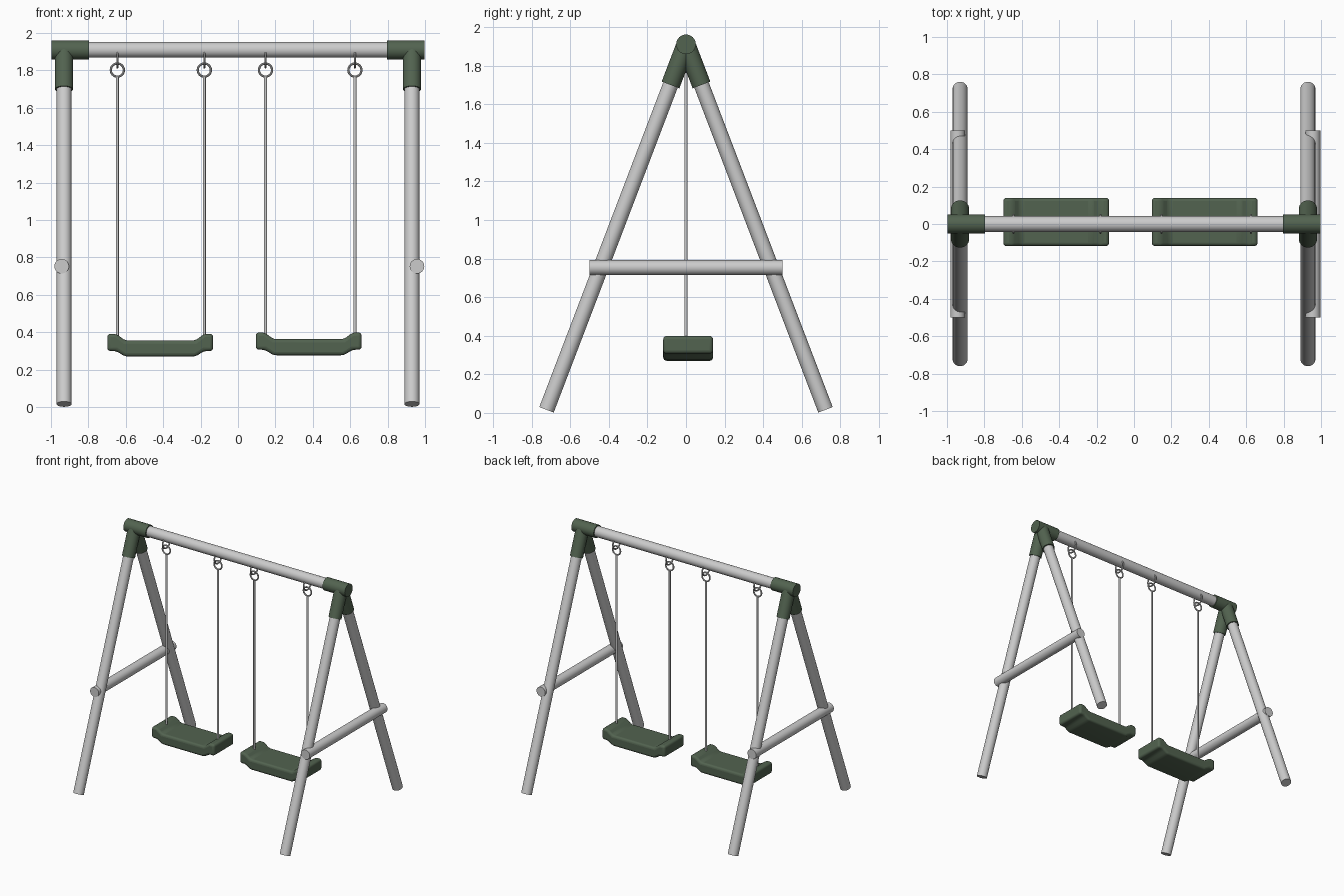
import bpy, bmesh, math
from mathutils import Vector

if "Cube" in bpy.data.objects:
    bpy.data.objects.remove(bpy.data.objects["Cube"])

green = bpy.data.materials.new("dark_green")
green.diffuse_color = (0.085, 0.125, 0.08, 1)
green.use_nodes = True
green.node_tree.nodes["Principled BSDF"].inputs["Base Color"].default_value = green.diffuse_color


def finish(obj, name, mat=None):
    obj.name = name
    if mat:
        obj.data.materials.append(mat)
    bpy.ops.object.select_all(action='DESELECT')
    obj.select_set(True)
    bpy.context.view_layer.objects.active = obj
    bpy.ops.object.shade_smooth_by_angle(angle=math.radians(35))
    return obj


def tube(name, a, b, r, mat=None, sides=32):
    a, b = Vector(a), Vector(b)
    d = b - a
    bpy.ops.mesh.primitive_cylinder_add(
        vertices=sides, radius=r, depth=d.length, location=(a + b) / 2,
        rotation=d.to_track_quat('Z', 'Y').to_euler())
    return finish(bpy.context.object, name, mat)


def ring(name, loc, rot, major, minor):
    bpy.ops.mesh.primitive_torus_add(
        location=loc, rotation=rot, major_radius=major, minor_radius=minor,
        major_segments=32, minor_segments=10)
    return finish(bpy.context.object, name)


def seat(name, x, z):
    # dished side profile, extruded front to back and rounded
    half = [(0.283, 0.122), (0.235, 0.122), (0.188, 0.086)]
    under = [(0.188, 0.0), (0.235, 0.03), (0.283, 0.03)]
    profile = (half + [(-u, v) for u, v in reversed(half)]
               + [(-u, v) for u, v in reversed(under)] + under)
    bm = bmesh.new()
    face = bm.faces.new([bm.verts.new((u, -0.118, v)) for u, v in profile])
    ext = bmesh.ops.extrude_face_region(bm, geom=[face])
    moved = [g for g in ext["geom"] if isinstance(g, bmesh.types.BMVert)]
    bmesh.ops.translate(bm, verts=moved, vec=(0, 0.258, 0))
    bmesh.ops.recalc_face_normals(bm, faces=bm.faces)
    mesh = bpy.data.meshes.new(name)
    bm.to_mesh(mesh)
    bm.free()
    obj = bpy.data.objects.new(name, mesh)
    bpy.context.collection.objects.link(obj)
    obj.location = (x, 0, z)
    finish(obj, name, green)
    bev = obj.modifiers.new("rounding", 'BEVEL')
    bev.width = 0.018
    bev.segments = 4
    bev.limit_method = 'ANGLE'
    bev.angle_limit = math.radians(20)


TOP = 1.91   # height of the top bar axis

# top bar
tube("top_bar", (-0.95, 0, TOP), (0.95, 0, TOP), 0.042)

# A-frames: bar sleeve, legs with sleeves, cross brace
for side, s, brace_x in (("left", -1, -0.943), ("right", 1, 0.957)):
    tube(f"{side}_bar_sleeve", (s * 0.997, 0, TOP), (s * 0.797, 0, TOP), 0.051, green)
    tube(f"{side}_brace", (brace_x, -0.5, 0.753), (brace_x, 0.5, 0.753), 0.039)
    for end, t in (("front", -1), ("back", 1)):
        x = s * 0.93
        apex = Vector((x, 0, TOP))
        foot = Vector((x, t * 0.723, 0.016))
        tube(f"{side}_{end}_leg", apex.lerp(foot, 0.03), foot, 0.04)
        tube(f"{side}_{end}_leg_sleeve", apex, apex.lerp(foot, 0.111), 0.049, green)

# swings: seat, ropes, linked rings
for side, seat_x, seat_z, ropes in (("left", -0.416, 0.27, (-0.645, -0.18)),
                                    ("right", 0.378, 0.277, (0.147, 0.625))):
    seat(f"{side}_seat", seat_x, seat_z)
    for i, x in enumerate(ropes):
        tube(f"{side}_rope_{i}", (x, 0, seat_z + 0.08), (x, 0, 1.768), 0.008, None, 12)
        ring(f"{side}_rope_ring_{i}", (x, 0, 1.802), (math.pi / 2, 0, 0), 0.035, 0.006)
        ring(f"{side}_bar_ring_{i}", (x, 0, 1.863), (0, math.pi / 2, 0), 0.047, 0.006)
